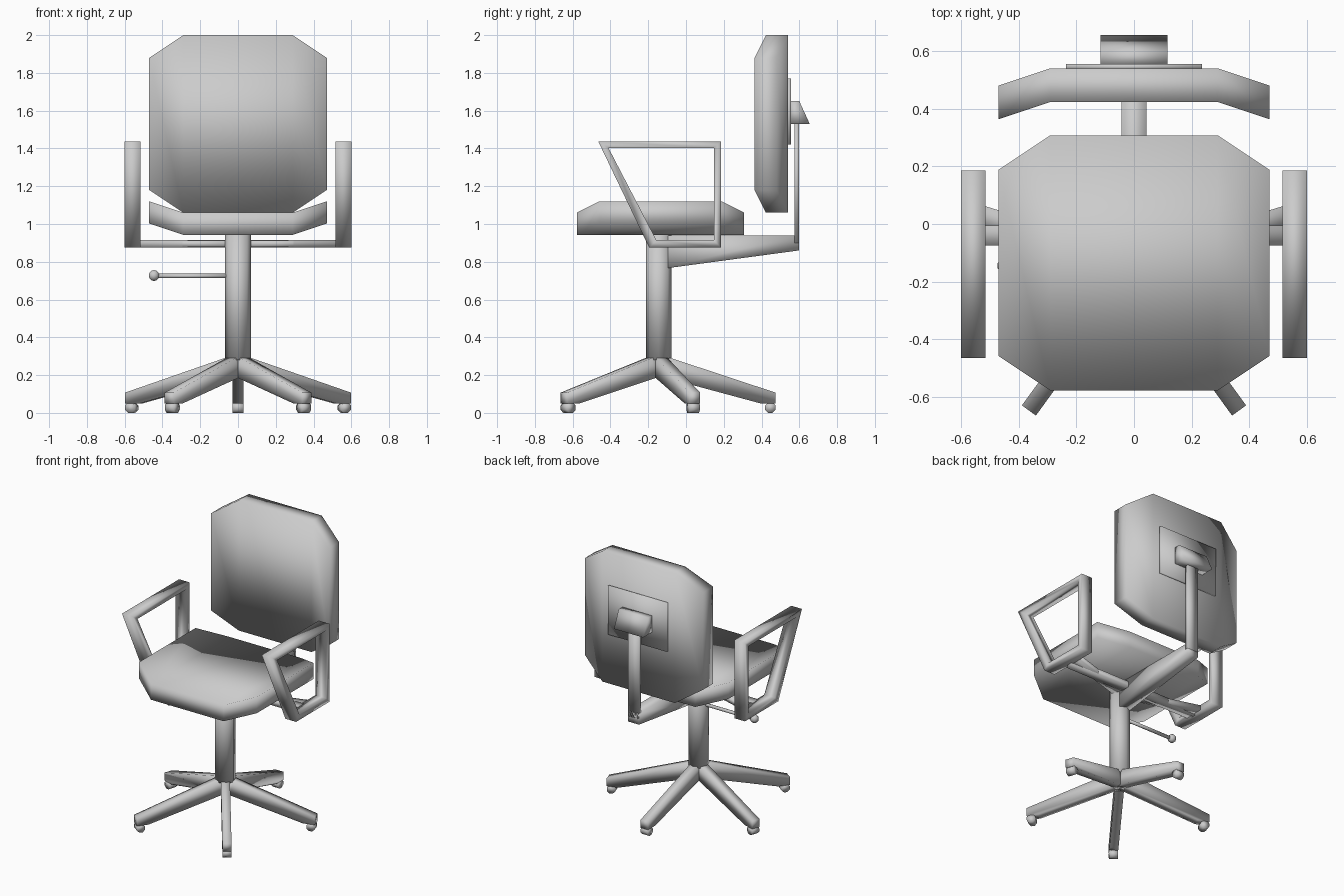
import bpy
import bmesh
import math
from mathutils import Matrix, Vector

cube = bpy.data.objects.get("Cube")
if cube:
    bpy.data.objects.remove(cube, do_unlink=True)

grey = bpy.data.materials.new("plain grey")
grey.use_nodes = True
grey.diffuse_color = (0.6, 0.6, 0.6, 1)
grey.node_tree.nodes["Principled BSDF"].inputs["Base Color"].default_value = (0.6, 0.6, 0.6, 1)

COL_Y = -0.145  # column axis


def finish(name, bm, matrix=None):
    """Turn a bmesh into a smooth grey object."""
    if matrix:
        bm.transform(matrix)
    bmesh.ops.recalc_face_normals(bm, faces=bm.faces)
    mesh = bpy.data.meshes.new(name)
    bm.to_mesh(mesh)
    bm.free()
    for poly in mesh.polygons:
        poly.use_smooth = True
    mesh.materials.append(grey)
    obj = bpy.data.objects.new(name, mesh)
    bpy.context.collection.objects.link(obj)
    return obj


def extrude_profile(name, profile, x0, x1, matrix=None):
    """Extrude a (y, z) outline along x."""
    bm = bmesh.new()
    a, b = [[bm.verts.new((x, y, z)) for y, z in profile] for x in (x0, x1)]
    bm.faces.new(a)
    bm.faces.new(b)
    for i in range(len(a)):
        j = (i + 1) % len(a)
        bm.faces.new((a[i], a[j], b[j], b[i]))
    return finish(name, bm, matrix)


def box(name, lo, hi):
    outline = [(lo[1], lo[2]), (hi[1], lo[2]), (hi[1], hi[2]), (lo[1], hi[2])]
    return extrude_profile(name, outline, lo[0], hi[0])


def rod(name, start, end, radius, sides):
    start, end = Vector(start), Vector(end)
    axis = end - start
    bm = bmesh.new()
    bmesh.ops.create_cone(bm, cap_ends=True, segments=sides, radius1=radius,
                          radius2=radius, depth=axis.length)
    turn = axis.to_track_quat('Z', 'Y').to_matrix().to_4x4()
    return finish(name, bm, Matrix.Translation((start + end) / 2) @ turn)


def cushion(name, length, matrix):
    """Octagonal pad, thickness along z, with both side wings bent upward."""
    thick, wing_rise, half = 0.117, 0.06, length / 2
    columns = [(-0.47, half - 0.12, wing_rise), (-0.29, half, 0),
               (0.29, half, 0), (0.47, half - 0.12, wing_rise)]
    bm = bmesh.new()
    rings = []
    for x, y, z in columns:
        rings.append([bm.verts.new((x, sy * y, z + h)) for sy, h in
                      ((-1, 0), (1, 0), (1, thick), (-1, thick))])
    for a, b in zip(rings, rings[1:]):
        for i in range(4):
            j = (i + 1) % 4
            bm.faces.new((a[i], a[j], b[j], b[i]))
    bm.faces.new(rings[0])
    bm.faces.new(rings[-1])
    return finish(name, bm, matrix)


# Seat and backrest share one cushion shape
cushion("seat", 0.885, Matrix.Translation((0, -0.135, 0.943)))
cushion("backrest", 0.94, Matrix.Translation((0, 0.54, 1.53)) @ Matrix.Rotation(math.pi / 2, 4, 'X'))

# Backrest support
box("back_plate", (-0.235, 0.535, 1.42), (0.235, 0.555, 1.77))
extrude_profile("back_bracket", [(0.55, 1.53), (0.655, 1.53), (0.6, 1.65), (0.55, 1.65)], -0.117, 0.117)
box("back_post", (-0.043, 0.574, 0.9), (0.043, 0.598, 1.56))
extrude_profile("back_arm", [(-0.145, 0.76), (0.598, 0.86), (0.598, 0.94), (-0.145, 0.94)], -0.043, 0.043)

# Column and height lever
rod("column", (0, COL_Y, 0.28), (0, COL_Y, 0.943), 0.068, 8)
rod("lever", (-0.04, COL_Y, 0.725), (-0.44, COL_Y, 0.725), 0.012, 8)
knob = bmesh.new()
bmesh.ops.create_uvsphere(knob, u_segments=10, v_segments=6, radius=0.029)
finish("lever_knob", knob, Matrix.Translation((-0.445, COL_Y, 0.727)))

# Armrest frames and their supports
outer = [(-0.465, 1.438), (0.185, 1.438), (0.185, 0.875), (-0.195, 0.875)]
inner = [(-0.41, 1.402), (0.147, 1.402), (0.147, 0.915), (-0.157, 0.915)]
box("cross_bar", (-0.53, -0.075, 0.875), (0.53, -0.005, 0.915))
for side, label in ((1, "left"), (-1, "right")):
    bm = bmesh.new()
    loops = [[bm.verts.new((side * x, y, z)) for y, z in path]
             for x, path in ((0.515, outer), (0.6, outer), (0.6, inner), (0.515, inner))]
    for a, b in zip(loops, loops[1:] + loops[:1]):
        for i in range(4):
            j = (i + 1) % 4
            bm.faces.new((a[i], a[j], b[j], b[i]))
    finish(label + "_armrest", bm)

    # Diagonal brace running back to the column
    root, tip = Vector((0, -0.13)), Vector((side * 0.525, 0.03))
    span = tip - root
    place = Matrix.Translation((root.x, root.y, 0)) @ Matrix.Rotation(math.atan2(span.y, span.x), 4, 'Z')
    extrude_profile(label + "_brace", [(-0.033, 0.877), (0.033, 0.877), (0.033, 0.913), (-0.033, 0.913)],
                    0, span.length, place)

# Five-star base with casters
leg = [(0, 0.29), (0.066, 0.29), (0.62, 0.107), (0.62, 0.05), (0.54, 0.05), (0.04, 0.185), (0, 0.185)]
for i in range(5):
    place = Matrix.Translation((0, COL_Y, 0)) @ Matrix.Rotation(i * math.tau / 5, 4, 'Z')
    extrude_profile("base_leg_%d" % (i + 1), leg, -0.03, 0.03, place)
    caster = bmesh.new()
    bmesh.ops.create_cone(caster, cap_ends=True, segments=8, radius1=0.03, radius2=0.03, depth=0.058)
    caster.transform(Matrix.Rotation(math.pi / 8, 4, 'Z'))
    caster.transform(Matrix.Rotation(math.pi / 2, 4, 'Y'))
    caster.transform(Matrix.Translation((0, 0.592, 0.0277)))
    finish("caster_%d" % (i + 1), caster, place)
